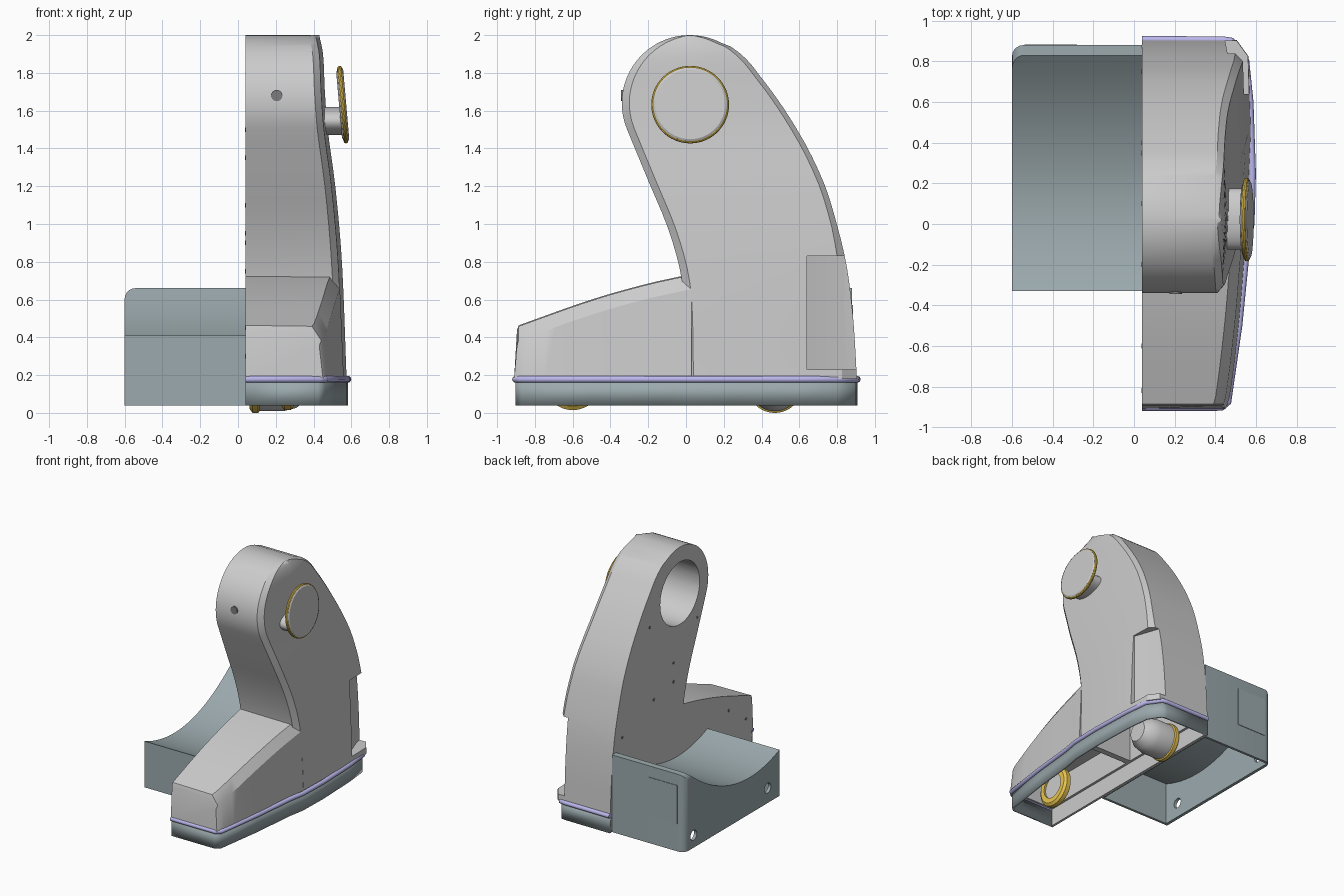
import bpy, bmesh, math
from mathutils import Vector

if "Cube" in bpy.data.objects:
    bpy.data.objects.remove(bpy.data.objects["Cube"])


def mat(name, rgb):
    m = bpy.data.materials.new(name)
    m.diffuse_color = (*rgb, 1)
    m.use_nodes = True
    m.node_tree.nodes["Principled BSDF"].inputs["Base Color"].default_value = m.diffuse_color
    return m


SLATE = mat("slate", (0.33, 0.40, 0.42))
GOLD = mat("gold", (0.80, 0.55, 0.08))
LILAC = mat("lilac", (0.50, 0.48, 0.85))
WHITE = mat("white", (0.9, 0.9, 0.9))
DARK = mat("dark", (0.2, 0.2, 0.2))


def finish(ob, m=None, angle=30):
    if m:
        ob.data.materials.clear()
        ob.data.materials.append(m)
    bpy.ops.object.select_all(action='DESELECT')
    ob.select_set(True)
    bpy.context.view_layer.objects.active = ob
    bpy.ops.object.shade_smooth_by_angle(angle=math.radians(angle))
    return ob


def to_object(name, bm):
    bmesh.ops.recalc_face_normals(bm, faces=bm.faces)
    me = bpy.data.meshes.new(name)
    bm.to_mesh(me)
    bm.free()
    ob = bpy.data.objects.new(name, me)
    bpy.context.collection.objects.link(ob)
    return ob


def loft(name, rings):
    bm = bmesh.new()
    vs = [[bm.verts.new(p) for p in r] for r in rings]
    n = len(rings[0])
    for a, b in zip(vs, vs[1:]):
        for i in range(n):
            j = (i + 1) % n
            bm.faces.new((a[i], a[j], b[j], b[i]))
    bm.faces.new(vs[0])
    bm.faces.new(vs[-1])
    return to_object(name, bm)


def prism_x(name, yz, x0, x1):
    return loft(name, [[(x, y, z) for y, z in yz] for x in (x0, x1)])


def prism_z(name, xy, z0, z1):
    return loft(name, [[(x, y, z) for x, y in xy] for z in (z0, z1)])


def box(name, x0, x1, y0, y1, z0, z1):
    return prism_z(name, [(x0, y0), (x1, y0), (x1, y1), (x0, y1)], z0, z1)


def turned_x(name, prof, cy, cz, n=48, sy=1, sz=1):
    """Solid turned about the x direction; prof holds (x, radius)."""
    ang = [2 * math.pi * i / n for i in range(n)]
    return loft(name, [[(x, cy + sy * r * math.cos(a), cz + sz * r * math.sin(a)) for a in ang]
                       for x, r in prof])


def cut(ob, cutter):
    mod = ob.modifiers.new("cut", 'BOOLEAN')
    mod.object = cutter
    mod.operation = 'DIFFERENCE'
    mod.solver = 'EXACT'
    bpy.context.view_layer.objects.active = ob
    bpy.ops.object.modifier_apply(modifier=mod.name)
    bpy.data.objects.remove(cutter)


def spline(pts, t):
    """Smooth curve value at t through (t, value) points."""
    n = len(pts)
    slope = lambda a, b: (pts[b][1] - pts[a][1]) / (pts[b][0] - pts[a][0])
    t = min(max(t, pts[0][0]), pts[-1][0])
    i = next(k for k in range(n - 1) if t <= pts[k + 1][0])
    h = pts[i + 1][0] - pts[i][0]
    m0, m1 = slope(max(i - 1, 0), i + 1), slope(i, min(i + 2, n - 1))
    u = (t - pts[i][0]) / h
    return ((2*u**3 - 3*u*u + 1) * pts[i][1] + (u**3 - 2*u*u + u) * h * m0
            + (3*u*u - 2*u**3) * pts[i + 1][1] + (u**3 - u*u) * h * m1)


# Upright arm: horizontal sections lofted upward
HY, HZ, HR = 0.02, 1.64, 0.36
BACK = [(.18, .905), (.5, .885), (.78, .85), (1.03, .79), (1.23, .725), (1.48, .60),
        (1.76, .41), (1.94, .235), (2.0, .03)]
FRONT = [(.18, 0), (.6, -.01), (.78, -.037), (.99, -.1), (1.23, -.2), (1.5, -.312)]
SIDE = [(.18, .575), (.8, .55), (1.2, .515), (1.5, .475), (1.7, .46), (1.9, .45), (2.0, .43)]
rows = [.18 + 1.32 * i / 18 for i in range(18)]
rows += [HZ + HR * math.sin(math.radians(-22 + 112 * i / 20)) for i in range(21)]
rings = []
for z in rows:
    half = math.sqrt(max(HR**2 - (z - HZ)**2, 1e-5))
    yf = spline(FRONT, z) if z < 1.5 else HY - half
    yb = spline(BACK, z)
    if z > 1.5:
        yb = max(yb, HY + half)
    x, w = spline(SIDE, z), yb - yf
    c = .03 + .06 * max(0, 1 - z)
    f, b = min(.04, w * .25), min(c, w * .25)
    rings.append([(.04, yf, z), (x - .055, yf, z), (x - .02, yf + f, z), (x, yf + w * .5, z),
                  (x - .012, yb - b, z), (x - .03 - c * .5, yb, z), (.04, yb, z)])
arm = loft("arm_shell", rings)
cut(arm, turned_x("c", [(-.1, .25), (.40, .25)], HY, 1.63, 64))
cut(arm, prism_z("c", [(.43, 1.0), (.46, .84), (.53, .64), (.8, .64), (.8, 1.0)], .23, .83))
cut(arm, box("c", .08, .45, .05, .78, .1, .85))
finish(arm, angle=25)

# Front foot: sections lofted backward
TOP = [(-.91, .455), (-.5, .60), (-.2, .685), (.03, .735)]
FOOT = [(-.91, .45), (-.86, .47), (-.5, .515), (-.15, .545), (.03, .56)]
rings = []
for i in range(15):
    y = -.91 + .94 * (i / 14) ** 1.4
    zt, x = spline(TOP, y), spline(FOOT, y)
    lean = .015 if i == 0 else 0
    if i == 0:
        zt -= .02
    rings.append([(.04, y, .18), (x, y, .18), (x - .02, y + lean, zt - .08),
                  (x - .07, y + lean, zt - .005), (.04, y + lean, zt)])
foot = loft("front_foot", rings)
cut(foot, box("c", .08, .42, -.87, 0, .1, .4))
finish(foot)

# Base skirt, bead and inner wall
OUT = [(.04, -.902), (.43, -.902), (.462, -.875), (.515, -.5), (.552, -.13), (.575, 0), (.582, .25),
       (.57, .6), (.55, .8), (.48, .9), (.44, .905), (.04, .907)]
bm = bmesh.new()
lo, hi = [[bm.verts.new((x - (.008 if x > .04 else 0), y * .992, z)) for x, y in OUT] for z in (.04, .18)]
for i in range(len(OUT) - 1):
    bm.faces.new((lo[i], lo[i + 1], hi[i + 1], hi[i]))
skirt = to_object("base_skirt", bm)
sol = skirt.modifiers.new("thickness", 'SOLIDIFY')
sol.thickness, sol.offset = .016, 0
finish(skirt, SLATE)

cu = bpy.data.curves.new("bead", 'CURVE')
cu.dimensions = '3D'
cu.bevel_depth, cu.bevel_resolution, cu.use_fill_caps = .018, 3, True
sp = cu.splines.new('POLY')
sp.points.add(len(OUT) - 1)
for p, (x, y) in zip(sp.points, OUT):
    p.co = (x, y, .178, 1)
cu.materials.append(LILAC)
bead = bpy.data.objects.new("bumper_bead", cu)
bpy.context.collection.objects.link(bead)
box("inner_wall", .041, .06, -.9, .9, .04, .2)

# Side cradle: rounded box with a scooped top and an open underside
trough = lambda y: .332 + .539 * (y - .05) ** 2
bm = bmesh.new()
bmesh.ops.create_cube(bm, size=1)
for v in bm.verts:
    v.co = Vector((-.28 + .64 * v.co.x, .275 + 1.21 * v.co.y, .35 + .62 * v.co.z))
round_edges = [e for e in bm.edges if all(v.co.x < -.5 for v in e.verts)
               and (abs(e.verts[0].co.z - e.verts[1].co.z) > .1 or all(v.co.z > .6 for v in e.verts))
               and not all(v.co.y < 0 for v in e.verts)]
bmesh.ops.bevel(bm, geom=round_edges, offset=.055, segments=5, profile=.5, affect='EDGES')
cradle = to_object("side_cradle", bm)
ys = [-.4 + 1.23 * i / 28 for i in range(29)]
cut(cradle, prism_x("c", [(y, trough(y)) for y in ys] + [(.83, .9), (-.4, .9)], -1, 1))
ys = [-.31 + 1.12 * i / 20 for i in range(21)]
cut(cradle, prism_x("c", [(-.31, 0)] + [(y, trough(y) - .02) for y in ys] + [(.86, .63), (.86, 0)],
                    -.575, .03))
for y, z in ((-.18, .16), (.76, .14)):
    cut(cradle, turned_x("c", [(-.8, .04), (-.5, .04)], y, z, 24))
finish(cradle, SLATE)
finish(box("rear_access_panel", -.54, -.28, .87, .884, .26, .57), SLATE)

# Control dial: bracket, tilted disc and gold rim
finish(turned_x("dial_bracket", [(.42, 1), (.555, 1)], .025, 1.545, 40, .15, .075))
TILT = -math.atan(.0875)
disc = turned_x("dial_disc", [(-.02, .17), (-.012, .195), (.012, .195), (.018, .185)], 0, 0, 64)
bpy.ops.mesh.primitive_torus_add(major_radius=.194, minor_radius=.012, major_segments=64,
                                 minor_segments=10, rotation=(0, math.pi / 2, 0))
rim = bpy.context.object
rim.name = "dial_rim"
bpy.ops.object.transform_apply(rotation=True, location=False, scale=False)
for ob, m in ((disc, None), (rim, GOLD)):
    ob.location = (.555, .022, 1.632)
    ob.rotation_euler = (0, TILT, 0)
    finish(ob, m)

# Wheels
def wheel(tag, x, y, z, r, w):
    tyre = turned_x(tag + "_tyre", [(x, r - .02), (x + .015, r), (x + w - .015, r), (x + w, r - .02)], y, z)
    cut(tyre, turned_x("c", [(x - .1, r * .62), (x + w + .1, r * .62)], y, z))
    finish(tyre, GOLD)
    finish(turned_x(tag + "_hub", [(x + .015, r * .64), (x + w - .015, r * .64)], y, z), WHITE)


wheel("front_wheel", .23, -.6, .17, .155, .065)
wheel("rear_wheel", .062, .47, .147, .147, .06)
finish(turned_x("rear_motor", [(.11, .138), (.24, .138), (.31, .12), (.36, .08)], .47, .147), WHITE)

# Screws: one at the head front, a few on the inner face
bpy.ops.mesh.primitive_cylinder_add(vertices=24, radius=.03, depth=.02, location=(.205, -.335, 1.68),
                                    rotation=(math.pi / 2, 0, 0))
bpy.context.object.name = "head_screw"
finish(bpy.context.object, DARK)
for i, (y, z) in enumerate([(.4, 1.5), (-.2, 1.35), (.35, .9), (.1, .95), (.75, .75), (.1, 1.1),
                            (-.6, .45), (-.82, .3)]):
    finish(turned_x(f"inner_screw_{i}", [(.037, .012), (.05, .012)], y, z, 12), DARK)
